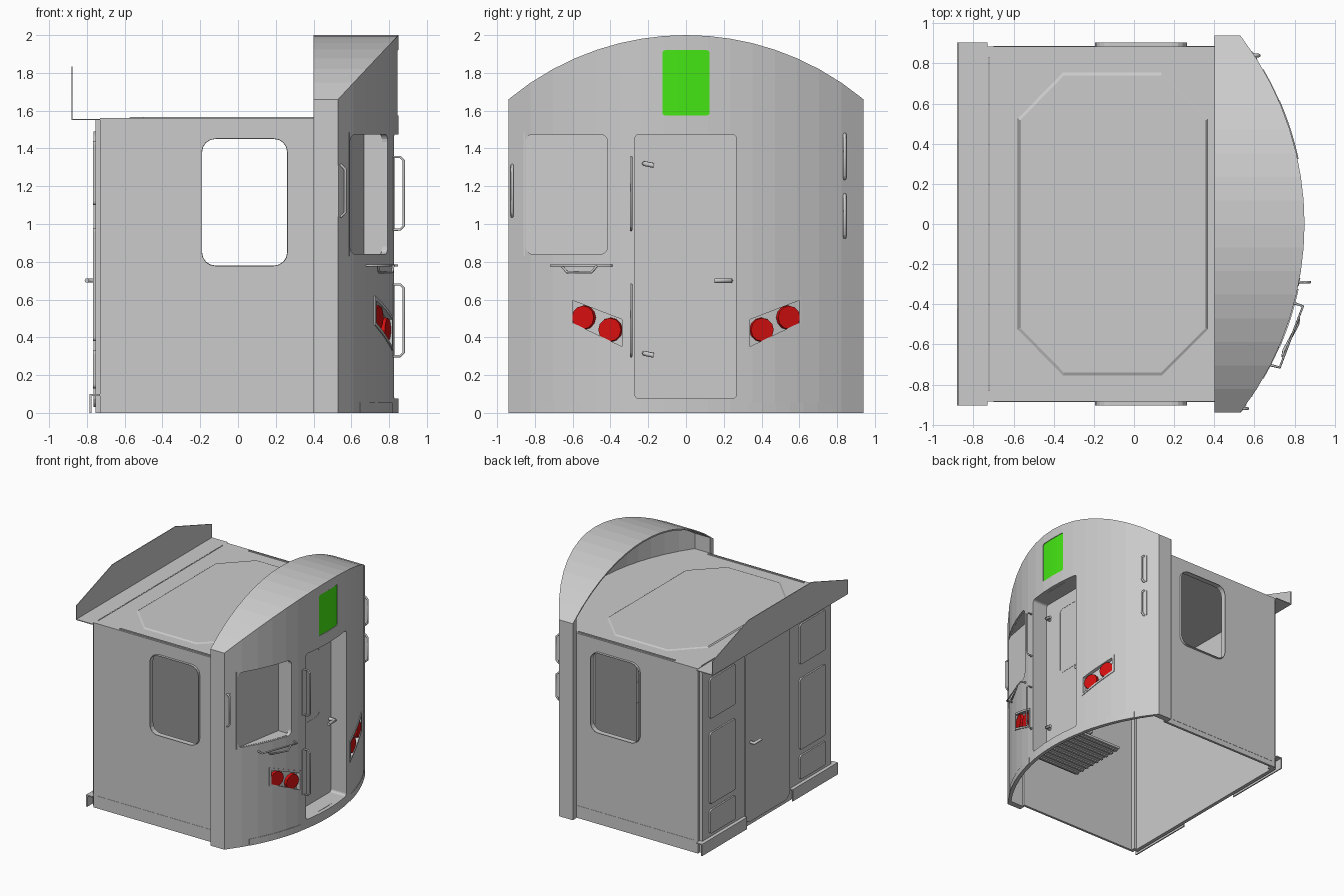
import bpy, bmesh, math
from mathutils import Matrix, Vector

cube = bpy.data.objects.get("Cube")
if cube:
    bpy.data.objects.remove(cube)


def material(name, rgb):
    m = bpy.data.materials.new(name)
    m.use_nodes = True
    m.diffuse_color = (*rgb, 1)
    m.node_tree.nodes["Principled BSDF"].inputs["Base Color"].default_value = (*rgb, 1)
    return m


GREY = material("light grey", (0.6, 0.6, 0.6))
RED = material("lamp red", (0.68, 0.005, 0.005))
GREEN = material("sign green", (0.06, 0.8, 0.007))


# ---- helpers ----
def finish(name, bm, mat=GREY):
    bmesh.ops.recalc_face_normals(bm, faces=bm.faces)
    me = bpy.data.meshes.new(name)
    bm.to_mesh(me)
    bm.free()
    me.materials.append(mat)
    ob = bpy.data.objects.new(name, me)
    bpy.context.collection.objects.link(ob)
    return ob


def place(axis, u, v, a):
    return {"x": (a, u, v), "y": (u, a, v), "z": (u, v, a)}[axis]


def rect(u0, v0, u1, v1, r=0.0, n=4):
    if not r:
        return [(u0, v0), (u1, v0), (u1, v1), (u0, v1)]
    pts = []
    centres = [(u1 - r, v1 - r), (u0 + r, v1 - r), (u0 + r, v0 + r), (u1 - r, v0 + r)]
    for k, (cu, cv) in enumerate(centres):
        for i in range(n + 1):
            a = math.pi / 2 * (k + i / n)
            pts.append((cu + r * math.cos(a), cv + r * math.sin(a)))
    return pts


def loft(name, rings, mat=GREY, closed=False):
    bm = bmesh.new()
    vs = [[bm.verts.new(p) for p in ring] for ring in rings]
    pairs = list(zip(vs, vs[1:])) + ([(vs[-1], vs[0])] if closed else [])
    for p, q in pairs:
        for i in range(len(p)):
            j = (i + 1) % len(p)
            bm.faces.new((p[i], p[j], q[j], q[i]))
    if not closed:
        bm.faces.new(vs[0])
        bm.faces.new(vs[-1])
    return finish(name, bm, mat)


def prism(name, pts, axis, a, b):
    return loft(name, [[place(axis, u, v, d) for u, v in pts] for d in (a, b)])


def frame(name, box, r, width, axis, a, b):
    u0, v0, u1, v1 = box
    inner = rect(u0, v0, u1, v1, r)
    outer = rect(u0 - width, v0 - width, u1 + width, v1 + width, r + width)
    rings = [[place(axis, *i, a), place(axis, *o, a), place(axis, *o, b), place(axis, *i, b)]
             for i, o in zip(inner, outer)]
    return loft(name, rings, closed=True)


def bake(ob):
    dg = bpy.context.evaluated_depsgraph_get()
    return bpy.data.meshes.new_from_object(ob.evaluated_get(dg))


def cut(ob, cutter):
    mod = ob.modifiers.new("cut", "BOOLEAN")
    mod.operation, mod.solver, mod.object = "DIFFERENCE", "EXACT", cutter
    me = bake(ob)
    ob.modifiers.clear()
    ob.data = me
    bpy.data.objects.remove(cutter)


def rod(name, pts, r=0.007):
    cu = bpy.data.curves.new(name, "CURVE")
    cu.dimensions, cu.bevel_depth, cu.bevel_resolution, cu.use_fill_caps = "3D", r, 1, True
    sp = cu.splines.new("POLY")
    sp.points.add(len(pts) - 1)
    for p, co in zip(sp.points, pts):
        p.co = (*co, 1)
    tmp = bpy.data.objects.new(name + "_path", cu)
    bpy.context.collection.objects.link(tmp)
    me = bake(tmp)
    bpy.data.objects.remove(tmp)
    me.materials.clear()
    me.materials.append(GREY)
    bpy.context.collection.objects.link(bpy.data.objects.new(name, me))


# ---- curved nose: plan arc crossed with roof arc ----
def nose_x(y):
    return 0.85 - 1.54 + math.sqrt(1.54 ** 2 - y * y)


def arch_z(y):
    return 2 - 1.469 + math.sqrt(1.469 ** 2 - y * y)


def spread(a, b, n):
    return [a + (b - a) * i / n for i in range(n + 1)]


def nose_block(name, half, t, top, back, base):
    rings = []
    for y in spread(-half, half, 16):
        x, z = nose_x(y) - t, arch_z(y) - top
        rings.append([(back, y, base), (x, y, base), (x, y, z), (back, y, z)])
    return loft(name, rings)


def nose_patch(name, y0, y1, low, high, off, mat=GREY):
    rings = []
    for k in spread(0, 1, 6):
        y = y0 + (y1 - y0) * k
        x = nose_x(y) + off
        a, b = low[0] + (low[1] - low[0]) * k, high[0] + (high[1] - high[0]) * k
        rings.append([(x - 0.015, y, a), (x, y, a), (x, y, b), (x - 0.015, y, b)])
    return loft(name, rings, mat)


nose = nose_block("nose_shell", 0.94, 0, 0, 0.40, 0)
cut(nose, nose_block("nose_cavity", 0.89, 0.03, 0.012, 0.2, -0.2))
cut(nose, prism("nose_window_cutter", rect(-0.85, 0.84, -0.415, 1.475, 0.04), "x", 0.5, 1))
cut(nose, prism("nose_door_cutter", rect(-0.27, 0.075, 0.265, 1.475, 0.02), "x", 0.6, 1))
cut(nose, prism("sign_cutter", rect(-0.125, 1.575, 0.125, 1.92, 0.015), "x", 0.6, 1))

# ---- recessed nose window: flat pane with wedge shaped sill and head ----
prism("nose_window_pane", [(0.59, -0.86), (0.67, -0.40), (0.655, -0.40), (0.575, -0.86)], "z", 0.83, 1.485)
prism("nose_window_jamb", rect(0.66, 0.83, 0.785, 1.485), "y", -0.415, -0.40)
wedge = [(nose_x(y) - 0.015, y) for y in spread(-0.85, -0.405, 6)] + [(0.66, -0.405), (0.58, -0.85)]
prism("nose_window_sill", wedge, "z", 0.83, 0.842)
prism("nose_window_head", wedge, "z", 1.473, 1.485)

# ---- recessed nose door ----
frame("door_recess", (-0.27, 0.075, 0.265, 1.475), 0.02, 0.02, "x", 0.68, 0.815)
prism("nose_door", rect(-0.28, 0.07, 0.275, 1.48), "x", 0.66, 0.685)
frame("door_pane_trim", (-0.10, 0.78, 0.10, 1.36), 0.03, 0.006, "x", 0.68, 0.687)
prism("step_plate", rect(0.38, -0.27, 0.82, 0.27), "z", 0.03, 0.05)
for i, y in enumerate(spread(-0.24, 0.24, 8)):
    prism(f"step_rib_{i}", rect(0.38, y - 0.01, 0.80, y + 0.01), "z", 0.02, 0.03)
for z in (1.32, 0.315):
    rod("door_latch", [(0.69, -0.22, z), (0.73, -0.22, z), (0.73, -0.17, z - 0.01)], 0.014)
rod("nose_door_handle", [(0.69, 0.235, 0.70), (0.74, 0.235, 0.70), (0.74, 0.15, 0.70)], 0.014)

# ---- sign, recessed lamps and lower pads ----
nose_patch("sign_panel", -0.13, 0.13, (1.57, 1.57), (1.925, 1.925), -0.006, GREEN)
for s, side in ((-1, "right"), (1, "left")):
    bezel = nose_patch(f"lamp_bezel_{side}", s * 0.325, s * 0.615, (0.33, 0.465), (0.508, 0.62), 0.005)
    pocket = [(s * 0.34, 0.352), (s * 0.60, 0.477), (s * 0.60, 0.595), (s * 0.34, 0.495)]
    for shell in (nose, bezel):
        cut(shell, prism("lamp_pocket_cutter", pocket, "x", 0.6, 1))
    nose_patch(f"lamp_backing_{side}", s * 0.32, s * 0.62, (0.33, 0.46), (0.51, 0.62), -0.025)
    nose_patch(f"lower_pad_{side}", s * 0.33, s * 0.77, (0, 0), (0.055, 0.055), 0.003)
    for y, z in ((0.54, 0.505), (0.40, 0.44)):
        bm = bmesh.new()
        turn = Matrix.Rotation(math.asin(s * y / 1.54), 4, "Z") @ Matrix.Rotation(math.pi / 2, 4, "Y")
        at = Matrix.Translation(Vector((nose_x(y) - 0.02, s * y, z)))
        bmesh.ops.create_cone(bm, cap_ends=True, segments=12, radius1=0.066, radius2=0.062,
                              depth=0.035, matrix=at @ turn)
        finish(f"lamp_{side}", bm, RED)


# ---- grab rails on the nose ----
def rail(name, y, z0, z1, out, r=0.007):
    x, c = nose_x(y), 0.02
    nose_patch(name + "_mount", y - 0.02, y + 0.02, (z0, z0), (z1, z1), 0.003)
    rod(name, [(x - 0.01, y, z0), (x + out - c, y, z0), (x + out, y, z0 + c),
               (x + out, y, z1 - c), (x + out - c, y, z1), (x - 0.01, y, z1)], r)


rail("door_rail_upper", -0.29, 0.97, 1.355, 0.055)
rail("door_rail_lower", -0.29, 0.30, 0.68, 0.055)
rail("left_rail_upper", 0.84, 1.24, 1.475, 0.022, 0.009)
rail("left_rail_lower", 0.84, 0.93, 1.155, 0.022, 0.009)
rail("right_corner_rail", -0.92, 1.04, 1.31, 0.022, 0.008)
xa, xb = nose_x(-0.71), nose_x(-0.40)
rod("window_step_bar", [(xa - 0.01, -0.70, 0.78), (xa + 0.05, -0.715, 0.78),
                        (xb + 0.045, -0.41, 0.78), (xb - 0.01, -0.39, 0.78)])
rod("window_step_loop", [(xa + 0.065, -0.66, 0.78), (xa + 0.07, -0.63, 0.745),
                         (xb + 0.02, -0.50, 0.745), (xb + 0.025, -0.47, 0.78)])

# ---- body walls, windows and rear hatches ----
sill = [(-0.785, 0), (-0.785, 0.10), (-0.73, 0.10), (-0.73, 0.09), (-0.775, 0.09), (-0.775, 0)]
for s, side in ((-1, "right"), (1, "left")):
    wall = prism(f"side_wall_{side}", rect(-0.71, 0, 0.42, 1.56), "y", s * 0.865, s * 0.885)
    opening = (-0.19, 0.78, 0.26, 1.45)
    cut(wall, prism("side_window_cutter", rect(*opening, 0.07), "y", -1, 1))
    frame(f"window_frame_{side}", opening, 0.07, 0.004, "y", s * 0.86, s * 0.905)
    prism(f"skirt_{side}", rect(-0.70, 0.045, 0.41, 0.105), "y", s * 0.88, s * 0.887)
    prism(f"rear_post_{side}", rect(-0.73, s * 0.885, -0.70, s * 0.83), "z", 0, 1.56)
    prism(f"rear_sill_{side}", sill, "y", s * 0.905, s * 0.305)
    prism(f"roof_gutter_{side}", rect(-0.50, s * 0.855, 0.40, s * 0.87), "z", 1.555, 1.566)
    for z0, z1 in ((1.10, 1.44), (0.38, 0.98), (0.13, 0.33)):
        prism(f"rear_hatch_{side}", rect(min(s * 0.43, s * 0.77), z0, max(s * 0.43, s * 0.77), z1, 0.02),
              "x", -0.768, -0.74)

# ---- roof with a low bevelled panel ----
plan = [(nose_x(y) - 0.02, y) for y in spread(-0.885, 0.885, 12)]
prism("roof", plan + [(-0.72, 0.885), (-0.72, -0.885)], "z", 1.535, 1.56)
octagon = [(-0.58, -0.53), (-0.355, -0.76), (0.14, -0.76), (0.37, -0.53),
           (0.37, 0.53), (0.14, 0.76), (-0.355, 0.76), (-0.58, 0.53)]
loft("roof_panel", [[(-0.1 + (x + 0.1) * k, y * k, z) for x, y in octagon]
                    for k, z in ((1, 1.558), (0.975, 1.567))])

# ---- rear wall, rear door and upstand ----
prism("rear_wall", rect(-0.86, 0.0, 0.86, 1.555), "x", -0.755, -0.725)
prism("rear_door", rect(-0.30, 0.03, 0.30, 1.49, 0.07), "x", -0.764, -0.74)
rod("rear_door_handle", [(-0.75, 0.23, 0.70), (-0.80, 0.23, 0.70), (-0.80, 0.14, 0.70)], 0.012)
prism("rear_flange", rect(-0.88, -0.905, -0.73, 0.905), "z", 1.55, 1.557)
prism("rear_upstand", [(-0.905, 1.55), (0.905, 1.55), (0.905, 1.67), (0.42, 1.835),
                       (-0.42, 1.835), (-0.905, 1.67)], "x", -0.882, -0.876)
